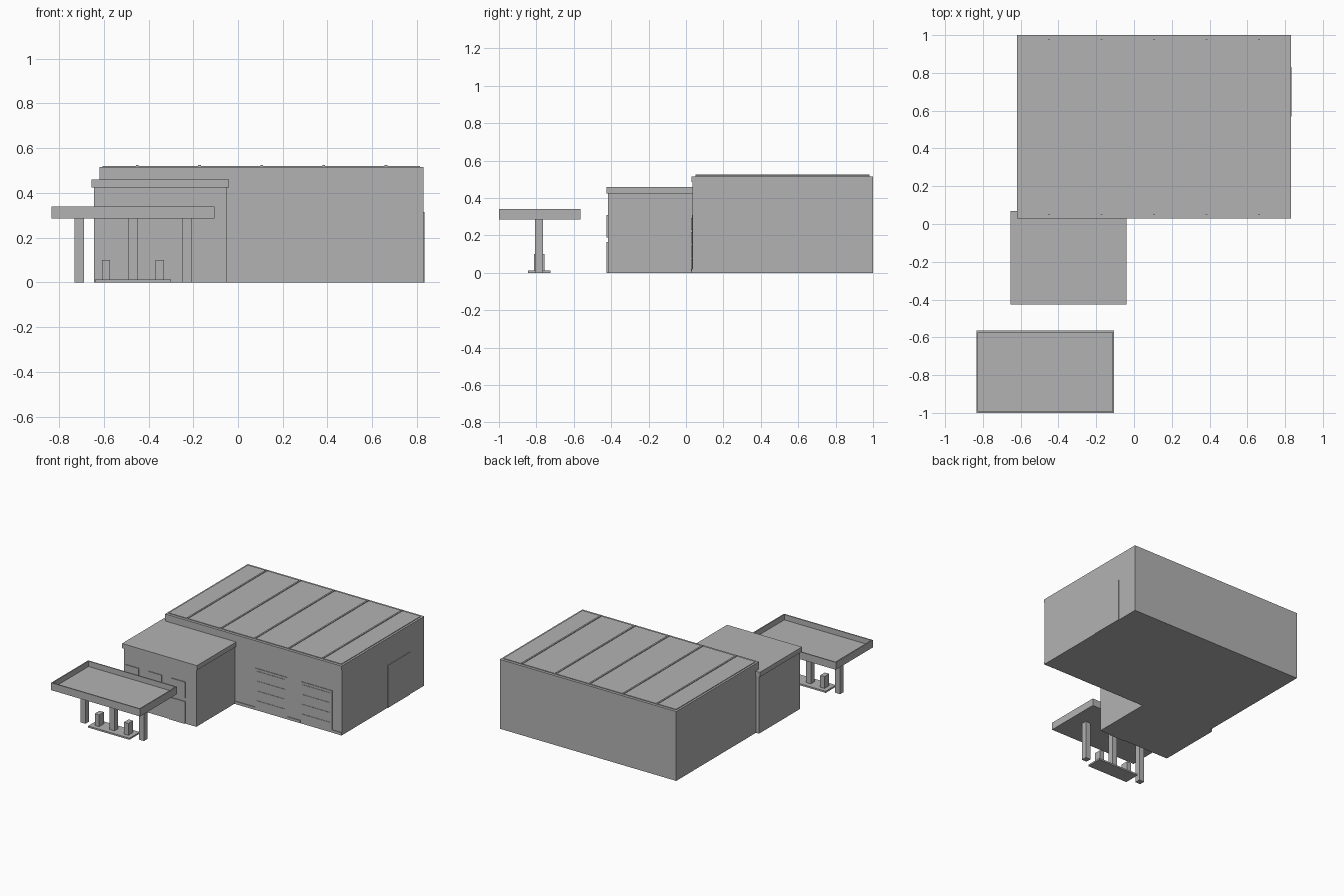
import bpy
import bmesh

cube = bpy.data.objects.get("Cube")
if cube:
    bpy.data.objects.remove(cube, do_unlink=True)

grey = bpy.data.materials.new("plain_grey")
grey.use_nodes = True
COLOUR = (0.45, 0.45, 0.45, 1)
grey.diffuse_color = COLOUR
grey.node_tree.nodes["Principled BSDF"].inputs["Base Color"].default_value = COLOUR


def box(name, x, y, z, tray=None):
    """Box from ranges; tray = (rim width, depth) sinks the top face."""
    bm = bmesh.new()
    bmesh.ops.create_cube(bm, size=1)
    for v in bm.verts:
        v.co = [r[0] if c < 0 else r[1] for c, r in zip(v.co, (x, y, z))]
    if tray:
        bm.normal_update()
        top = max(bm.faces, key=lambda f: f.calc_center_median().z)
        bmesh.ops.inset_region(bm, faces=[top], thickness=tray[0])
        inner = bmesh.ops.extrude_discrete_faces(bm, faces=[top])["faces"][0]
        for v in inner.verts:
            v.co.z -= tray[1]
    mesh = bpy.data.meshes.new(name)
    bm.to_mesh(mesh)
    bm.free()
    mesh.materials.append(grey)
    obj = bpy.data.objects.new(name, mesh)
    bpy.context.collection.objects.link(obj)
    return obj


def around(centre, width):
    return (centre - width / 2, centre + width / 2)


# Workshop hall with eave board and roof sheet
box("hall_walls", (-0.62, 0.83), (0.035, 1), (0, 0.515))
box("hall_eave", (-0.62, 0.83), (0.03, 0.04), (0.485, 0.515))
box("roof_sheet", (-0.605, 0.815), (0.05, 0.98), (0.51, 0.52))
for i in range(5):
    box(f"roof_seam_{i + 1}", around(-0.45 + i * 0.278, 0.012), (0.05, 0.98), (0.515, 0.525))

# Garage doors made of stacked panels
for i, left in enumerate((0.12, 0.49)):
    box(f"garage_door_{i + 1}", (left, left + 0.26), (0.031, 0.04), (0, 0.31))
    for j in range(4):
        box(f"garage_panel_{i + 1}_{j + 1}", (left + 0.015, left + 0.245),
            (0.028, 0.036), (0.01 + j * 0.073, 0.073 + j * 0.073))

# Plinth strips between the doors
for i, span in enumerate(((-0.05, 0.12), (0.38, 0.49), (0.75, 0.83))):
    box(f"plinth_{i + 1}", span, (0.03, 0.04), (0, 0.02))
box("side_door", (0.825, 0.834), (0.57, 0.83), (0, 0.315))

# Shop with an overhanging roof cap, windows and door
box("shop_walls", (-0.645, -0.05), (-0.418, 0.065), (0, 0.43))
box("shop_roof_cap", (-0.655, -0.04), (-0.425, 0.07), (0.425, 0.46))
for i in range(3):
    box(f"shop_window_{i + 1}", around(-0.575 + i * 0.19, 0.11), (-0.424, -0.416), (0.19, 0.31))
box("shop_door", (-0.27, -0.14), (-0.424, -0.416), (0, 0.165))

# Forecourt canopy, columns, island and pumps
box("canopy", (-0.835, -0.105), (-1, -0.565), (0.285, 0.34), tray=(0.012, 0.04))
for i in range(3):
    box(f"canopy_column_{i + 1}", around(-0.71 + i * 0.24, 0.042), around(-0.785, 0.042), (0, 0.29))
box("pump_island", (-0.64, -0.30), (-0.845, -0.725), (0, 0.012))
for i, x in enumerate((-0.59, -0.35)):
    box(f"fuel_pump_{i + 1}", around(x, 0.036), around(-0.785, 0.055), (0.01, 0.1))
